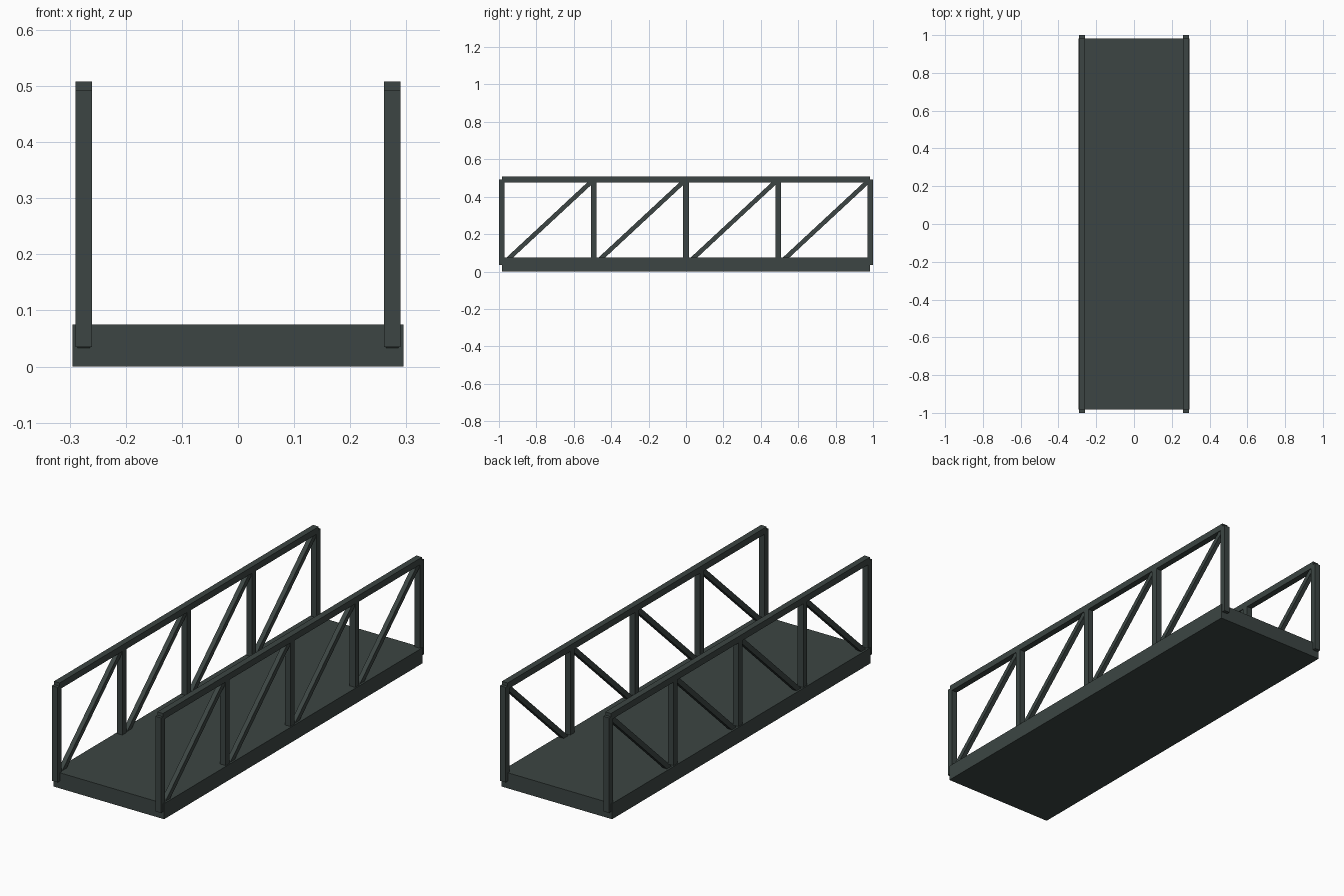
import bpy
from math import atan2, hypot

if "Cube" in bpy.data.objects:
    bpy.data.objects.remove(bpy.data.objects["Cube"])

paint = bpy.data.materials.new("dark_steel")
paint.diffuse_color = (0.045, 0.06, 0.056, 1)
paint.use_nodes = True
paint.node_tree.nodes["Principled BSDF"].inputs["Base Color"].default_value = paint.diffuse_color

HALF = 0.985              # end post position along y
SIDE = 0.275              # truss plane position along x
LOW, HIGH = 0.035, 0.4925  # truss node heights
BAYS = 4


def box(name, loc, size, tilt=0.0):
    bpy.ops.mesh.primitive_cube_add(size=1, location=loc, rotation=(tilt, 0, 0))
    ob = bpy.context.object
    ob.name = name
    ob.scale = size
    ob.data.materials.append(paint)
    return ob


def bar(name, x, a, b, width, depth):
    """Square bar between two (y, z) points in a truss plane."""
    dy, dz = b[0] - a[0], b[1] - a[1]
    return box(name, (x, (a[0] + b[0]) / 2, (a[1] + b[1]) / 2),
               (width, hypot(dy, dz), depth), atan2(dz, dy))


# Deck
box("deck", (0, 0, 0.0375), (0.59, 2 * HALF - 0.004, 0.075))

# Side trusses
nodes = [-HALF + i * 2 * HALF / BAYS for i in range(BAYS + 1)]
for side, x in (("left", -SIDE), ("right", SIDE)):
    bar(f"{side}_top_rail", x, (-HALF, HIGH), (HALF, HIGH), 0.03, 0.031)
    for i, y in enumerate(nodes):
        bar(f"{side}_post_{i}", x, (y, LOW), (y, HIGH), 0.03, 0.03)
    for i in range(BAYS):
        bar(f"{side}_diagonal_{i}", x, (nodes[i], LOW), (nodes[i + 1], HIGH), 0.022, 0.024)
